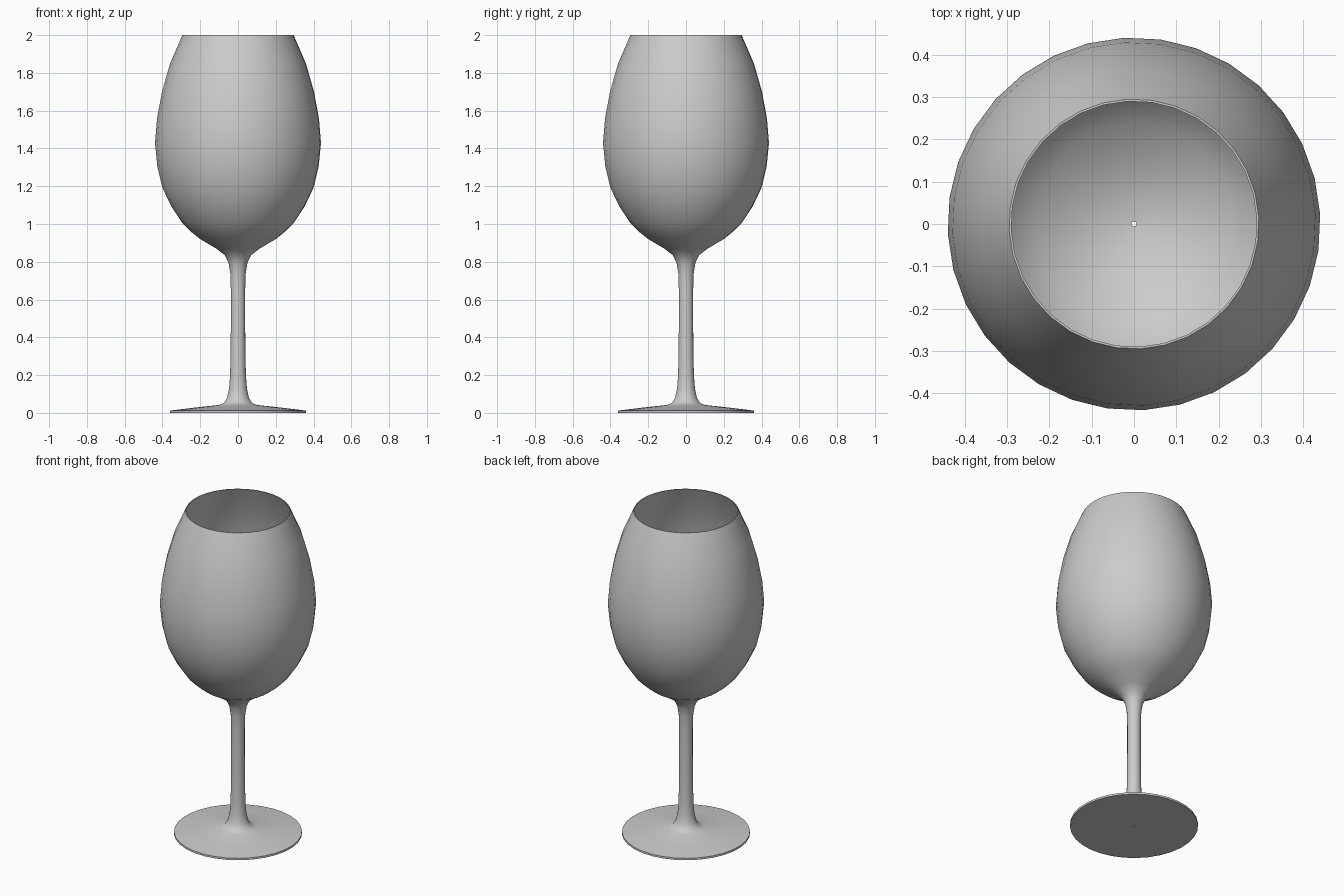
import bpy, bmesh, math
from mathutils import Matrix

if "Cube" in bpy.data.objects:
    bpy.data.objects.remove(bpy.data.objects["Cube"])

SIDES = 32
HOLE = 0.006   # tiny opening left on the lathe axis
WALL = 0.005   # bowl wall thickness

# Half-profiles as (radius, height)
foot = [(HOLE, 0.0), (0.36, 0.0), (0.36, 0.012), (0.23, 0.028), (0.10, 0.042)]
stem = [(0.075, 0.052), (0.058, 0.08), (0.047, 0.13), (0.042, 0.2), (0.039, 0.32),
        (0.038, 0.5), (0.038, 0.65), (0.041, 0.74), (0.05, 0.795), (0.07, 0.835)]
bowl = [(0.115, 0.87), (0.2, 0.92), (0.25, 0.96), (0.295, 1.005), (0.352, 1.09),
        (0.4, 1.19), (0.427, 1.3), (0.44, 1.43), (0.429, 1.56), (0.403, 1.7),
        (0.36, 1.85), (0.295, 2.0)]
# Inner wall follows the bowl back down to a rounded floor
inner = [(r - WALL, z) for r, z in reversed(bowl[3:])]
inner += [(0.235, 0.96), (0.17, 0.92), (0.1, 0.89), (0.045, 0.877), (HOLE, 0.874)]


def lathe(name, profile):
    bm = bmesh.new()
    rings = []
    for r, z in profile:
        ring = []
        for i in range(SIDES):
            a = 2 * math.pi * i / SIDES + math.radians(3)
            ring.append(bm.verts.new((r * math.cos(a), r * math.sin(a), z)))
        rings.append(ring)
    for lo, hi in zip(rings, rings[1:]):
        for i in range(SIDES):
            j = (i + 1) % SIDES
            bm.faces.new((lo[i], lo[j], hi[j], hi[i]))
    mesh = bpy.data.meshes.new(name)
    bm.to_mesh(mesh)
    bm.free()
    obj = bpy.data.objects.new(name, mesh)
    bpy.context.collection.objects.link(obj)
    bpy.context.view_layer.objects.active = obj
    obj.select_set(True)
    bpy.ops.object.shade_smooth_by_angle(angle=math.radians(40))
    return obj


# Whole glass as one continuous turned surface
lathe("wine_glass", foot + stem + bowl + inner)
